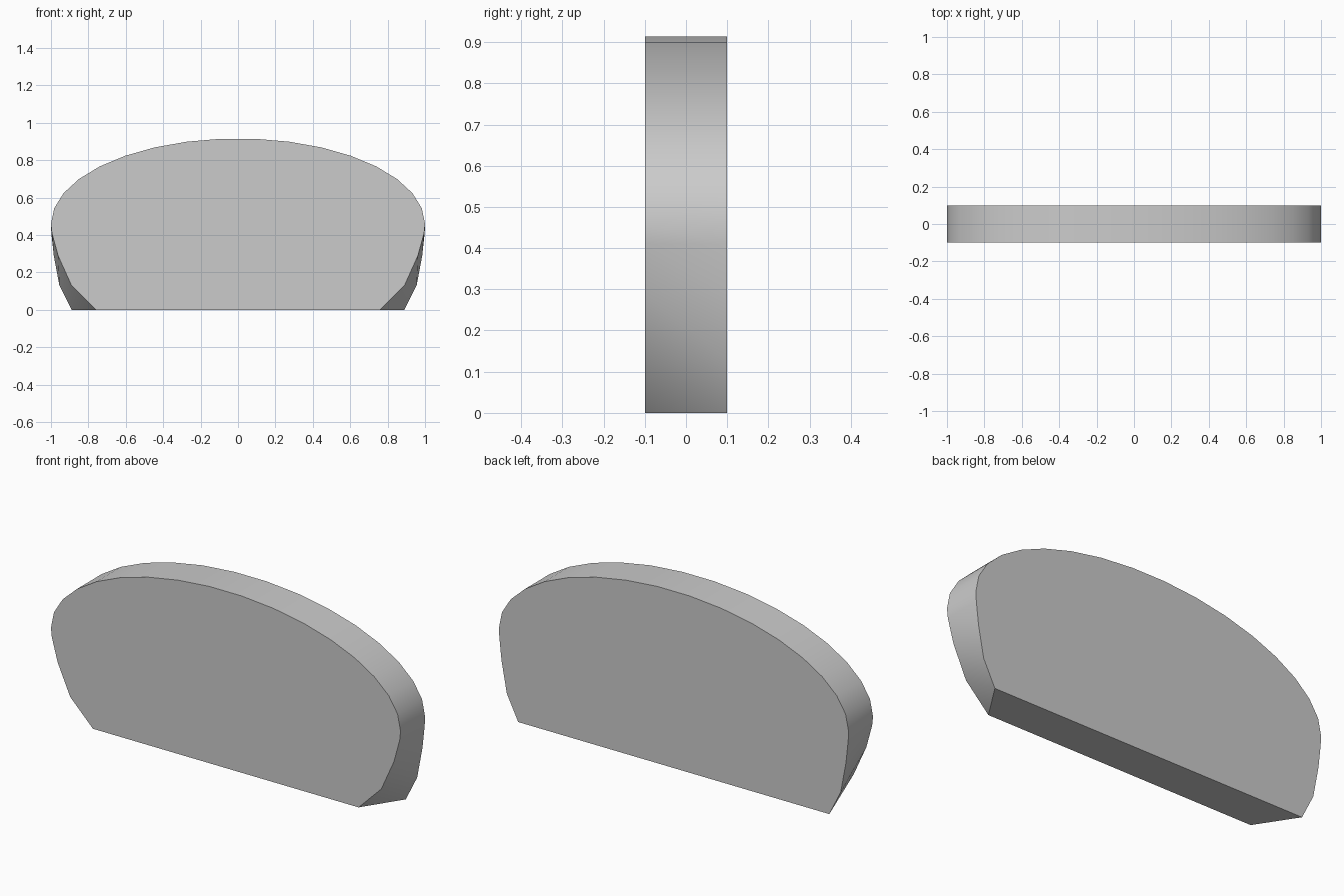
import bpy
import bmesh
import math

cube = bpy.data.objects.get("Cube")
if cube:
    bpy.data.objects.remove(cube, do_unlink=True)

HALF_DEPTH = 0.1
MID_Z = 0.458
ARC_STEPS = 17

# Plain grey finish
grey = bpy.data.materials.new("plain grey")
grey.use_nodes = True
colour = (0.6, 0.6, 0.6, 1)
grey.diffuse_color = colour
grey.node_tree.nodes["Principled BSDF"].inputs["Base Color"].default_value = colour

# Lower side curves (x, z), from the widest point down to the base
front_side = [(0.995, 0.41), (0.962, 0.29), (0.89, 0.13), (0.76, 0)]
back_side = [(0.998, 0.41), (0.985, 0.29), (0.955, 0.13), (0.89, 0)]


def outline(side):
    """Closed outline: left side upward, elliptical crown, right side downward."""
    arc = [(math.cos(math.pi * i / ARC_STEPS), MID_Z + MID_Z * math.sin(math.pi * i / ARC_STEPS))
           for i in range(ARC_STEPS + 1)]
    return side[::-1] + arc + [(-x, z) for x, z in side]


bm = bmesh.new()
front = [bm.verts.new((x, -HALF_DEPTH, z)) for x, z in outline(front_side)]
back = [bm.verts.new((x, HALF_DEPTH, z)) for x, z in outline(back_side)]
bm.faces.new(front)
bm.faces.new(back[::-1])

# Rim: quads over the crown, diagonally split faces where the sides flare
count = len(front)
flare = len(front_side)
for i in range(count):
    j = (i + 1) % count
    if i < flare:
        bm.faces.new((front[i], back[i], front[j]))
        bm.faces.new((back[i], back[j], front[j]))
    elif flare + ARC_STEPS <= i < count - 1:
        bm.faces.new((front[i], back[i], back[j]))
        bm.faces.new((front[i], back[j], front[j]))
    else:
        bm.faces.new((front[i], back[i], back[j], front[j]))
bmesh.ops.recalc_face_normals(bm, faces=bm.faces)

mesh = bpy.data.meshes.new("domed_panel")
bm.to_mesh(mesh)
bm.free()
mesh.materials.append(grey)
panel = bpy.data.objects.new("domed_panel", mesh)
bpy.context.collection.objects.link(panel)

# Smooth rim with crisp front and back edges
bpy.ops.object.select_all(action="DESELECT")
panel.select_set(True)
bpy.context.view_layer.objects.active = panel
bpy.ops.object.shade_smooth_by_angle(angle=math.radians(30))
